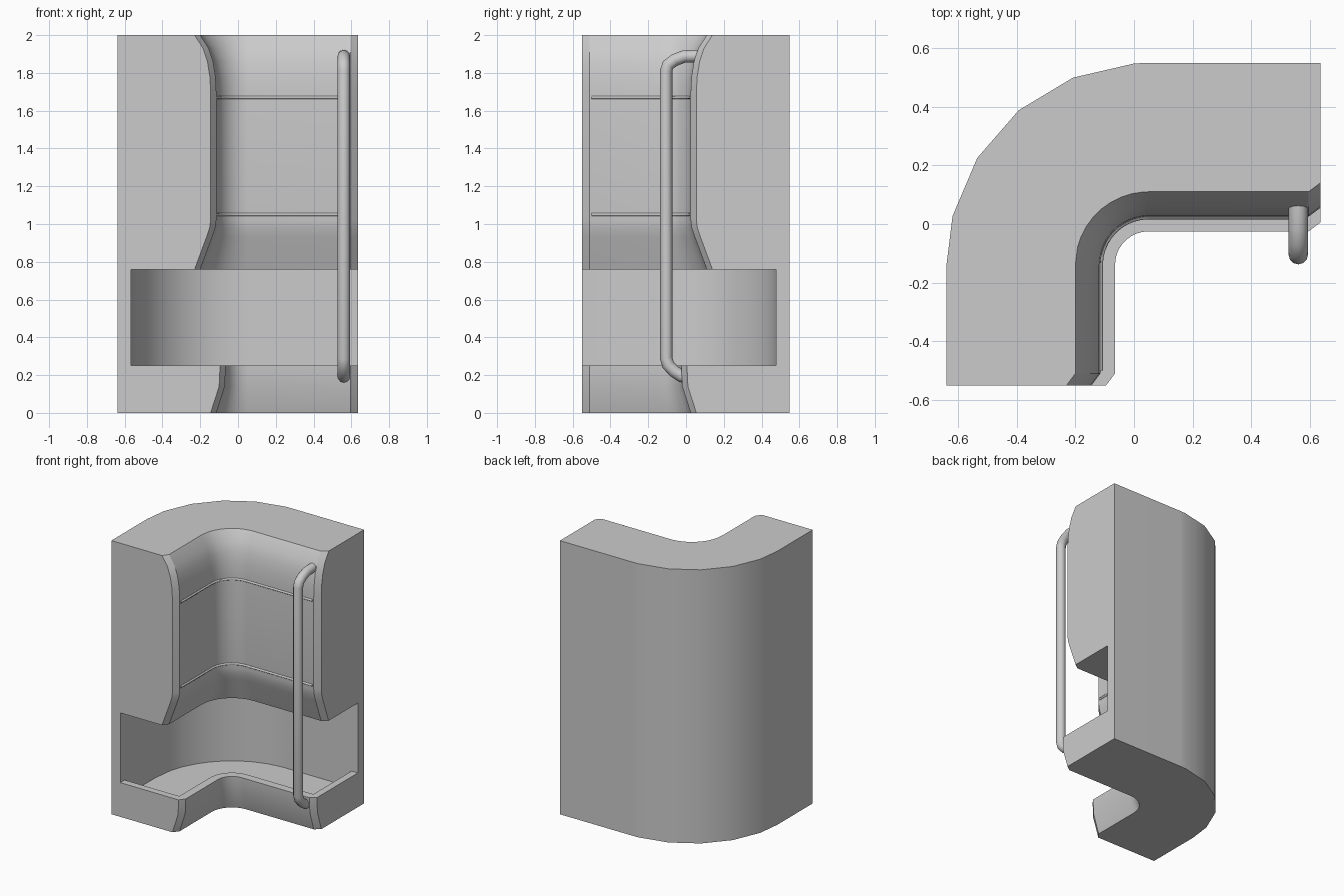
import bpy, bmesh
from math import cos, sin, radians, pi

if "Cube" in bpy.data.objects:
    bpy.data.objects.remove(bpy.data.objects["Cube"])

CX, CY = 0.05, -0.14          # centre of the corner bend
R_BACK, R_NICHE = 0.689, 0.617


def finish(obj, angle=32):
    bpy.ops.object.select_all(action='DESELECT')
    obj.select_set(True)
    bpy.context.view_layer.objects.active = obj
    if obj.type == 'CURVE':
        bpy.ops.object.convert(target='MESH')
    bpy.ops.object.shade_smooth_by_angle(angle=radians(angle))


def mesh_object(name, bm):
    me = bpy.data.meshes.new(name)
    bm.to_mesh(me)
    bm.free()
    obj = bpy.data.objects.new(name, me)
    bpy.context.collection.objects.link(obj)
    return obj


def tube(name, pts, radius, res=4):
    cu = bpy.data.curves.new(name, 'CURVE')
    cu.dimensions = '3D'
    cu.bevel_depth = radius
    cu.bevel_resolution = res
    cu.use_fill_caps = True
    sp = cu.splines.new('POLY')
    sp.points.add(len(pts) - 1)
    for p, co in zip(sp.points, pts):
        p.co = (*co, 1)
    obj = bpy.data.objects.new(name, cu)
    bpy.context.collection.objects.link(obj)
    finish(obj, 45)


def section(inset, floor, back):
    """C-shaped cross-section as (radius, height) points."""
    i = inset
    return [(back, 0), (.165 + i, 0), (.12 + i, .14), (.115 + i, .25), (.175, .25),
            (.175, floor), (R_NICHE, floor), (R_NICHE, .76), (.25 + i, .76),
            (.187 + i, .93), (.17 + i, .98), (.165 + i, 1.02), (.165 + i, 1.7),
            (.169 + i, 1.78), (.182 + i, 1.86), (.205 + i, 1.93), (.25 + i, 2), (back, 2)]


# Corner body: the section swept along one arm, round the bend, along the other arm
RIM, TUB = .25, .13
angles = [90] + [94 + 9 * k for k in range(9)] + [180]
stations = [('x', .635, .03, RIM), ('x', .595, 0, RIM), ('x', .585, 0, RIM), ('x', .585, 0, TUB)]
stations += [('a', a, 0, TUB) for a in angles]
stations += [('y', -.50, 0, TUB), ('y', -.50, 0, RIM), ('y', -.51, 0, RIM), ('y', -.55, .03, RIM)]


def place(kind, v, r):
    if kind == 'x':
        return v, CY + r
    if kind == 'y':
        return CX - r, v
    return CX + r * cos(radians(v)), CY + r * sin(radians(v))


bm = bmesh.new()
rings = []
for kind, v, inset, floor in stations:
    # the back is faceted: in-between stations lie on the chord
    back = R_BACK
    if kind == 'a' and 94 < v < 166 and (v - 94) % 18:
        back *= cos(radians(9))
    rings.append([bm.verts.new((*place(kind, v, r), z)) for r, z in section(inset, floor, back)])
n = len(rings[0])
for a, b in zip(rings, rings[1:]):
    for j in range(n):
        k = (j + 1) % n
        bm.faces.new((a[j], a[k], b[k], b[j]))
bm.faces.new(rings[0])
bm.faces.new(rings[-1][::-1])
bmesh.ops.remove_doubles(bm, verts=bm.verts, dist=1e-5)
bmesh.ops.recalc_face_normals(bm, faces=bm.faces)
finish(mesh_object('corner_body', bm))

# Two thin beads around the inner wall
for i, z in enumerate((1.05, 1.67)):
    path = [('x', .585)] + [('a', a) for a in range(90, 181, 9)] + [('y', -.50)]
    tube(f'wall_bead_{i + 1}', [(*place(k, v, .164), z) for k, v in path], .008, 2)

# Grab rail with bent ends
rail = [(.02, .185), (-.025, .195), (-.065, .222), (-.095, .255), (-.105, .29),
        (-.105, 1.81), (-.095, 1.842), (-.06, 1.868), (-.01, 1.887), (.09, 1.89)]
tube('grab_rail', [(.56, y, z) for y, z in rail], .033)

# Slim marker slots on the top
bm = bmesh.new()
for a in (94, 112, 130, 148, 166):
    t = radians(a)
    for side in (-1, 1):
        c = [(CX + r * cos(t + d), CY + r * sin(t + d))
             for r, d in ((.622, 0), (.611, side * .065), (.614, 0))]
        bm.faces.new([bm.verts.new((*p, 2.001)) for p in (c if side > 0 else c[::-1])])
bmesh.ops.recalc_face_normals(bm, faces=bm.faces)
for f in bm.faces:
    if f.normal.z < 0:
        f.normal_flip()
mesh_object('top_slots', bm)
